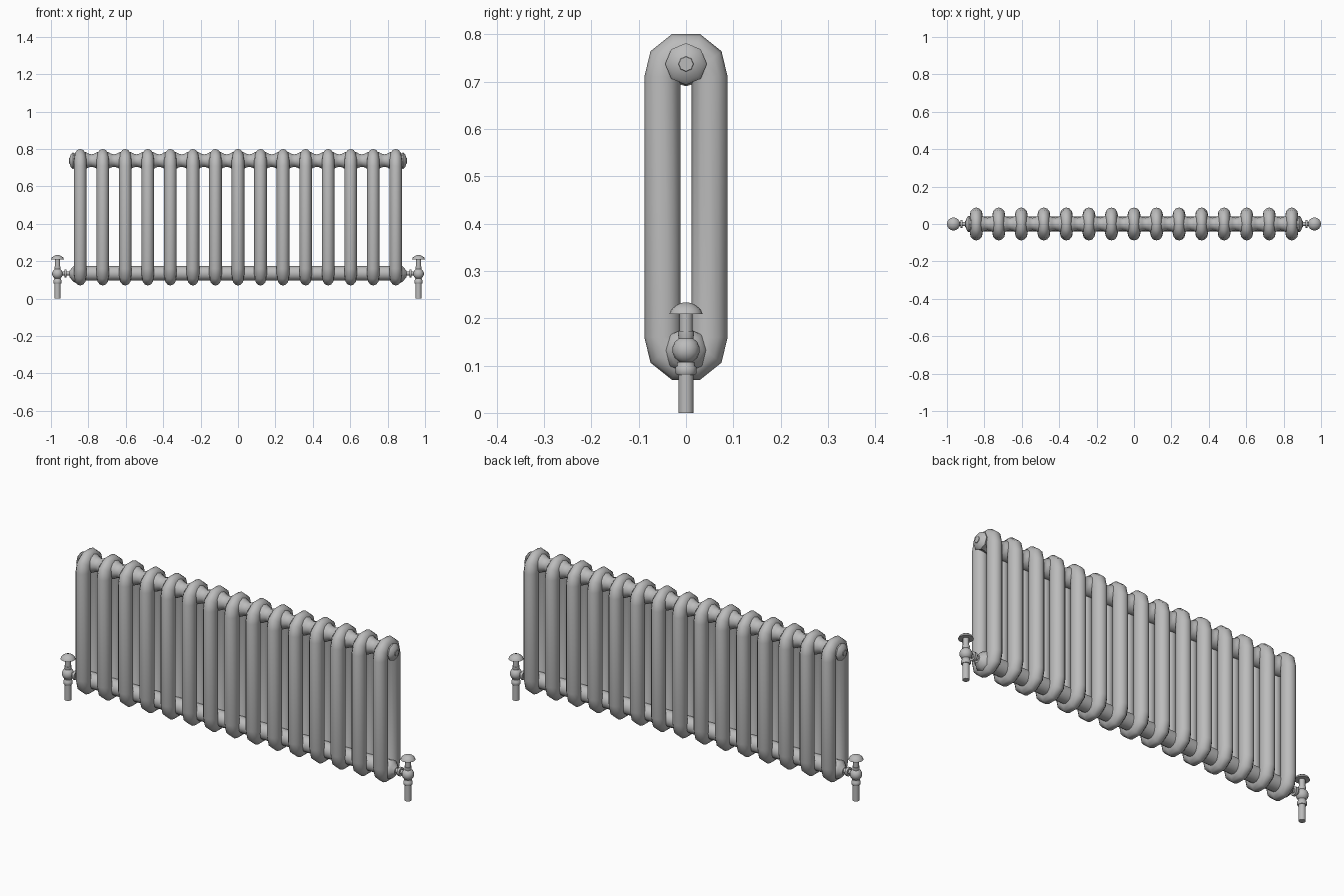
import bpy, bmesh
from math import sin, cos, pi, radians
from mathutils import Vector

cube = bpy.data.objects.get("Cube")
if cube:
    bpy.data.objects.remove(cube)

metal = bpy.data.materials.new("grey_metal")
metal.use_nodes = True
GREY = (0.5, 0.5, 0.5, 1)
metal.diffuse_color = GREY
metal.node_tree.nodes["Principled BSDF"].inputs["Base Color"].default_value = GREY


def loft(name, rings, loop=False, angle=40):
    """Skin a list of equal rings; close into a loop or cap both ends."""
    bm = bmesh.new()
    vs = [[bm.verts.new(p) for p in ring] for ring in rings]
    n = len(vs[0])
    for i in range(len(vs) if loop else len(vs) - 1):
        a, b = vs[i], vs[(i + 1) % len(vs)]
        for j in range(n):
            k = (j + 1) % n
            bm.faces.new((a[j], a[k], b[k], b[j]))
    if not loop:
        bm.faces.new(vs[0])
        bm.faces.new(vs[-1])
    bmesh.ops.recalc_face_normals(bm, faces=bm.faces)
    mesh = bpy.data.meshes.new(name)
    bm.to_mesh(mesh)
    bm.free()
    mesh.materials.append(metal)
    ob = bpy.data.objects.new(name, mesh)
    bpy.context.collection.objects.link(ob)
    bpy.ops.object.select_all(action="DESELECT")
    ob.select_set(True)
    bpy.context.view_layer.objects.active = ob
    bpy.ops.object.shade_smooth_by_angle(angle=radians(angle))
    return ob


def lathe(name, profile, centre, axis, sides=12, angle=40):
    """Revolve (position, radius) pairs around an x or z axis."""
    rings = []
    for t, r in profile:
        ring = []
        for j in range(sides):
            u, v = r * cos(2 * pi * j / sides), r * sin(2 * pi * j / sides)
            ring.append(Vector(centre) + Vector((t, u, v) if axis == "x" else (u, v, t)))
        rings.append(ring)
    return loft(name, rings, angle=angle)


# Column loops: outer and inner outline of one quarter, mirrored round
SPACING, COUNT, MID = 0.1205, 15, 0.435
quarter = [  # outer y, outer height, inner y, inner height, half width
    (0.088, 0.275, 0.012, 0.275, 0.034),
    (0.075, 0.329, 0.010, 0.280, 0.034),
    (0.030, 0.365, 0.004, 0.288, 0.031),
]
mirror = lambda pts, sy, sz: [(sy * a, sz * b, sy * c, sz * d, w) for a, b, c, d, w in pts]
path = (quarter + mirror(quarter[::-1], -1, 1)
        + mirror(quarter, -1, -1) + mirror(quarter[::-1], 1, -1))


def column(x):
    rings = []
    for oy, oz, iy, iz, w in path:
        outer, inner = Vector((x, oy, MID + oz)), Vector((x, iy, MID + iz))
        centre, half = (outer + inner) / 2, (outer - inner) / 2
        rings.append([centre + half * cos(a) + Vector((w * sin(a), 0, 0))
                      for a in (2 * pi * j / 12 for j in range(12))])
    return loft("column", rings, loop=True, angle=50)


xs = [(i - (COUNT - 1) / 2) * SPACING for i in range(COUNT)]
for x in xs:
    column(x)

# Top hubs: waisted connectors between neighbouring columns
waist = [(0, 0.048), (0.028, 0.046), (0.044, 0.037), (0.06, 0.033),
         (0.076, 0.037), (0.092, 0.046), (SPACING, 0.048)]
for x in xs[:-1]:
    lathe("top_connector", waist, (x, 0, 0.738), "x")

# Bottom pipe runs the full length
lathe("bottom_pipe", [(xs[0], 0.039), (xs[-1], 0.039)], (0, 0, 0.135), "x", 16)

ball = [(0.029 * sin(a), 0.029 * cos(a)) for a in
        (radians(d) for d in (-85, -60, -35, -12, 12, 35, 60, 85))]

for s in (-1, 1):
    flip = lambda prof: [(s * t, r) for t, r in prof]
    # End plug on the top and flared boss on the bottom
    lathe("top_end_plug", flip([(0.845, 0.046), (0.87, 0.038), (0.883, 0.044),
          (0.893, 0.036), (0.9, 0.016), (0.903, 0.015)]), (0, 0, 0.737), "x", 8)
    lathe("bottom_end_boss", flip([(0.845, 0.048), (0.872, 0.047), (0.885, 0.036),
          (0.9, 0.018)]), (0, 0, 0.132), "x", 8)
    # Valve
    at = (s * 0.965, 0, 0)
    lathe("valve_tail", flip([(0.89, 0.011), (0.95, 0.011)]), (0, 0, 0.135), "x")
    lathe("valve_nut", flip([(0.916, 0.022), (0.928, 0.022)]), (0, 0, 0.135), "x")
    lathe("valve_body", ball, (at[0], 0, 0.133), "z", 16)
    lathe("valve_pipe", [(0, 0.016), (0.085, 0.016)], at, "z", 16)
    lathe("valve_lower_collar", [(0.08, 0.019), (0.084, 0.022), (0.096, 0.022),
          (0.1, 0.019), (0.108, 0.018)], at, "z", 16)
    lathe("valve_upper_collar", [(0.155, 0.015), (0.166, 0.017), (0.173, 0.017)], at, "z", 16)
    lathe("valve_stem", [(0.165, 0.014), (0.212, 0.014)], at, "z", 16)
    lathe("valve_cap", [(0.209, 0.035), (0.219, 0.031), (0.228, 0.02),
          (0.233, 0.007)], at, "z", 16)
